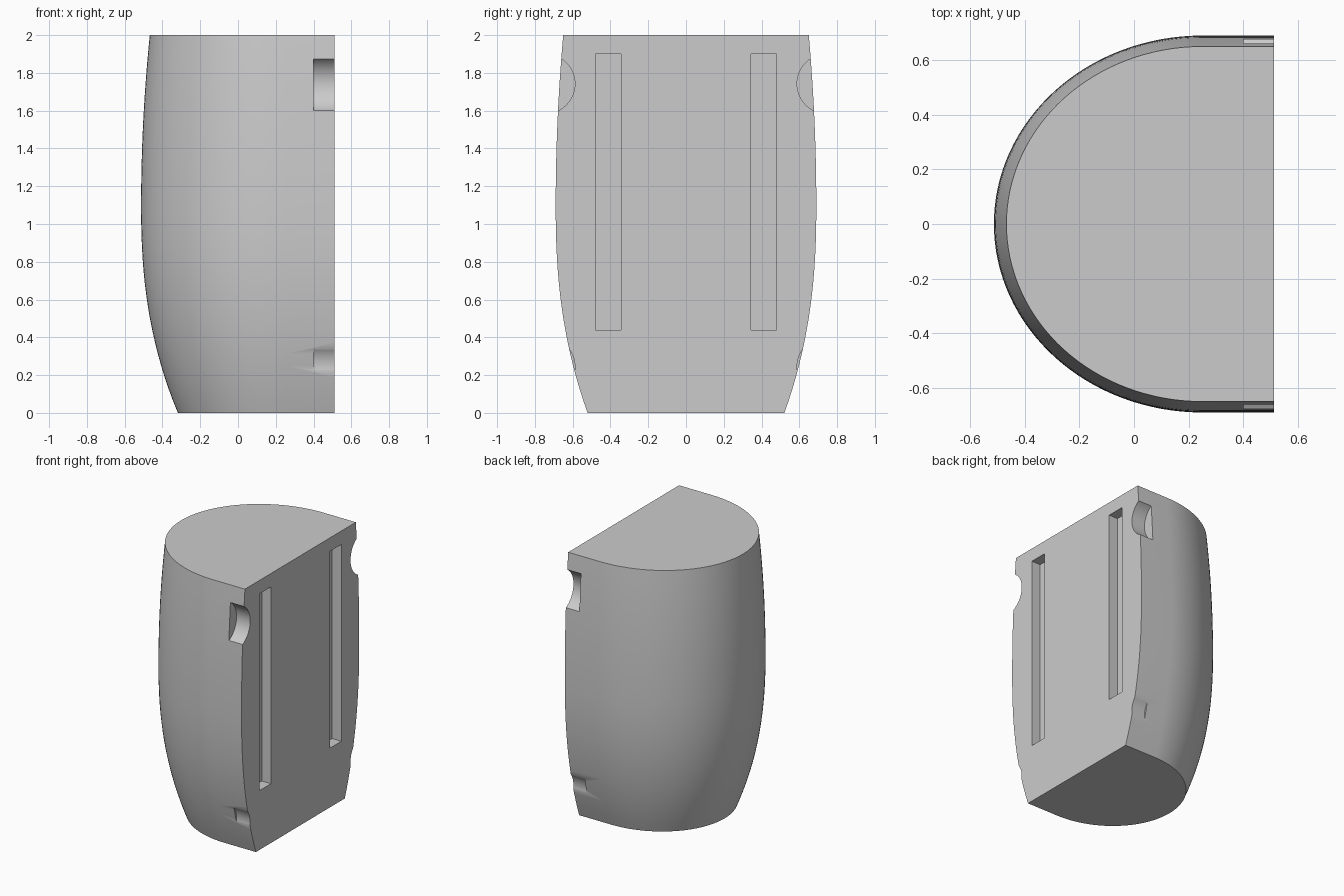
import bpy, bmesh, math

cube = bpy.data.objects.get("Cube")
if cube:
    bpy.data.objects.remove(cube, do_unlink=True)

grey = bpy.data.materials.new("plain grey")
grey.use_nodes = True
colour = (0.6, 0.6, 0.6, 1)
grey.diffuse_color = colour
grey.node_tree.nodes["Principled BSDF"].inputs["Base Color"].default_value = colour

BACK_X, ARC_X, HALF_W, REACH = 0.512, 0.25, 0.69, 0.763
BELLY_Z, HEIGHT = 1.1, 2.0
RINGS, ARC_STEPS = 32, 64


def taper(z):
    """How far the wall draws in from its widest ring."""
    if z < BELLY_Z:
        return 0.169 * ((BELLY_Z - z) / BELLY_Z) ** 2.35
    return 0.04 * ((z - BELLY_Z) / (HEIGHT - BELLY_Z)) ** 2


def section(z):
    """D-shaped outline: flat back, short straight sides, half ellipse."""
    w = HALF_W - taper(z)
    a = REACH - 1.15 * taper(z)
    pts = [(BACK_X, -w, z)]
    for i in range(ARC_STEPS + 1):
        t = math.pi * i / ARC_STEPS
        pts.append((ARC_X - a * math.sin(t), -w * math.cos(t), z))
    pts.append((BACK_X, w, z))
    return pts


# Bulging body, lofted through the sections
bm = bmesh.new()
rings = [[bm.verts.new(p) for p in section(HEIGHT * i / RINGS)]
         for i in range(RINGS + 1)]
for low, high in zip(rings, rings[1:]):
    for i in range(len(low)):
        j = (i + 1) % len(low)
        bm.faces.new((low[i], low[j], high[j], high[i]))
bm.faces.new(rings[0])
bm.faces.new(rings[-1])
bmesh.ops.recalc_face_normals(bm, faces=bm.faces)
mesh = bpy.data.meshes.new("body")
bm.to_mesh(mesh)
bm.free()
mesh.materials.append(grey)
body = bpy.data.objects.new("body", mesh)
bpy.context.collection.objects.link(body)

cutters = []


def keep_cutter(name):
    ob = bpy.context.object
    ob.name = name
    ob.data.materials.append(grey)
    ob.hide_render = True
    cutters.append(ob)
    return ob


for side, label in ((-1, "front"), (1, "rear")):
    # Long upright slot in the flat face
    bpy.ops.mesh.primitive_cube_add(size=1, location=(BACK_X, side * 0.4125, 1.17))
    keep_cutter(label + "_slot_cutter").scale = (0.15, 0.135, 1.46)
    # Round notches in the side edges
    for z, level in ((1.742, "upper"), (0.245, "lower")):
        bpy.ops.mesh.primitive_cylinder_add(
            vertices=64, radius=0.158, depth=0.3,
            location=(0.55, side * 0.746, z), rotation=(0, math.pi / 2, 0))
        keep_cutter(f"{label}_{level}_notch_cutter")

# Cut everything and bake the result
bpy.ops.object.select_all(action="DESELECT")
body.select_set(True)
bpy.context.view_layer.objects.active = body
for c in cutters:
    mod = body.modifiers.new(c.name, "BOOLEAN")
    mod.operation = "DIFFERENCE"
    mod.solver = "EXACT"
    mod.object = c
    bpy.ops.object.modifier_apply(modifier=mod.name)
for c in cutters:
    bpy.data.objects.remove(c, do_unlink=True)

bpy.ops.object.shade_smooth_by_angle(angle=math.radians(30))
